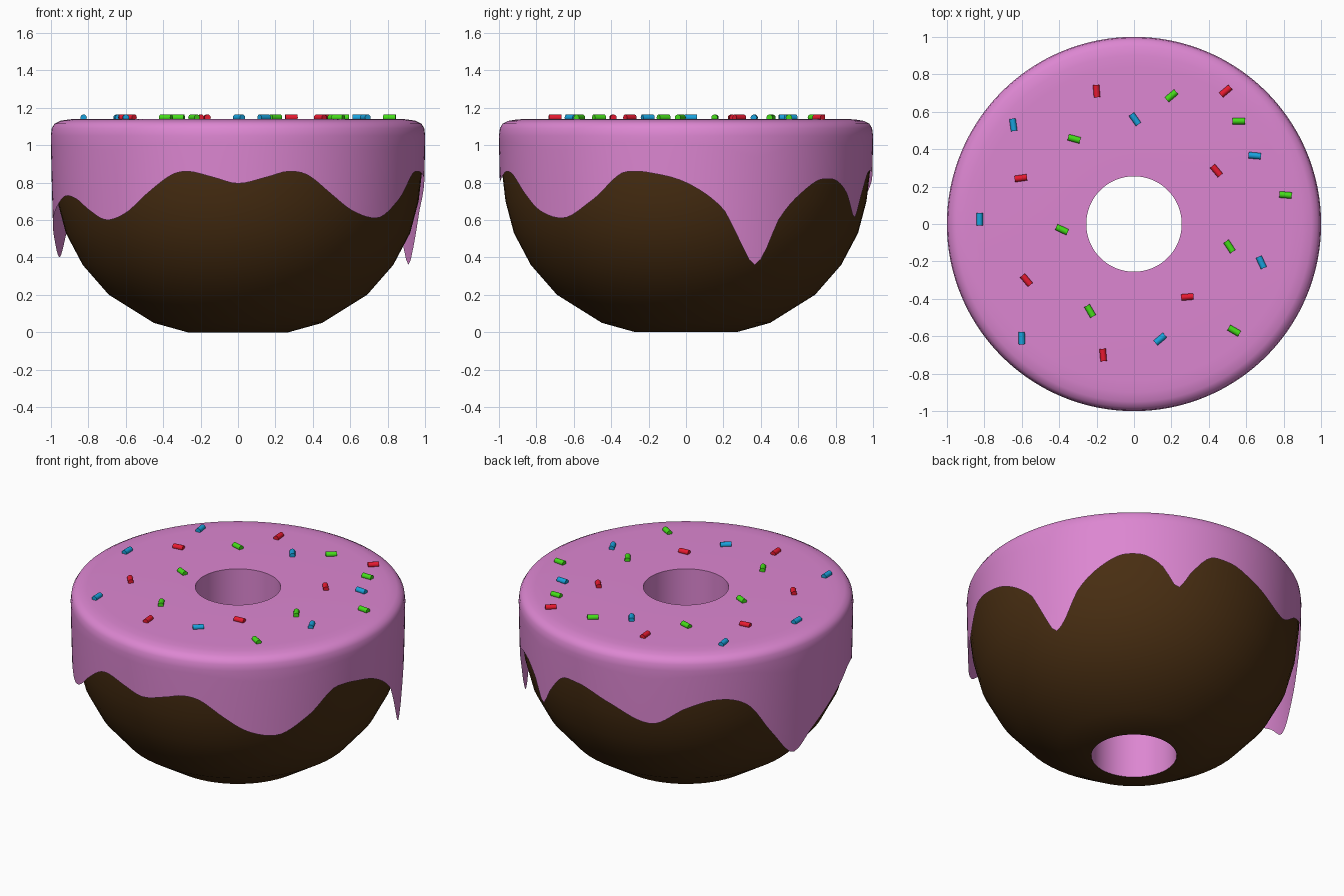
import bpy, math
from math import sin, cos, radians, tau

if "Cube" in bpy.data.objects:
    bpy.data.objects.remove(bpy.data.objects["Cube"])


def material(name, rgb):
    m = bpy.data.materials.new(name)
    m.diffuse_color = (*rgb, 1)
    m.use_nodes = True
    m.node_tree.nodes["Principled BSDF"].inputs["Base Color"].default_value = m.diffuse_color
    return m


def lathe(name, profile, segs, mat, angle):
    """Revolve profile(degrees) -> [(radius, z), ...] about the z axis."""
    rings = [profile(360 * i / segs) for i in range(segs)]
    n = len(rings[0])
    verts = [(r * cos(tau * i / segs), r * sin(tau * i / segs), z)
             for i, ring in enumerate(rings) for r, z in ring]
    faces = []
    for i in range(segs):
        k = (i + 1) % segs
        for j in range(n - 1):
            faces.append((i * n + j, k * n + j, k * n + j + 1, i * n + j + 1))
    me = bpy.data.meshes.new(name)
    me.from_pydata(verts, [], faces)
    me.materials.append(mat)
    ob = bpy.data.objects.new(name, me)
    bpy.context.collection.objects.link(ob)
    me.shade_smooth()
    me.set_sharp_from_angle(angle=radians(angle))
    return ob


pink = material("icing_pink", (0.72, 0.24, 0.64))
brown = material("dough_brown", (0.065, 0.027, 0.006))
red = material("sprinkle_red", (0.8, 0.01, 0.03))
green = material("sprinkle_green", (0.06, 0.72, 0.01))
blue = material("sprinkle_blue", (0.01, 0.36, 0.72))

# Dough bowl
dough = [(0.256, 0), (0.27, 0), (0.45, 0.05), (0.69, 0.20), (0.83, 0.36),
         (0.92, 0.53), (0.965, 0.70), (0.985, 0.87), (0.985, 0.98)]
lathe("dough", lambda a: dough, 64, brown, 45)

# Drip line: (degrees, height of the icing edge)
DRIP = [(-18, .86), (-12, .855), (0, .80), (11.5, .66), (16, .52), (22, .36), (26, .45),
        (30, .60), (38, .74), (48, .82), (54, .81), (60, .74), (65.5, .61), (70, .72),
        (77, .85), (84, .86), (97, .79), (113, .69), (125, .80), (136, .85), (147, .79),
        (156, .58), (166, .40), (174, .50), (184, .60), (194, .68), (203, .73), (210, .71),
        (217, .65), (225, .60), (233, .64), (241, .745), (249, .84), (254, .86), (262, .83),
        (270, .795), (279, .83), (286, .86), (292, .84), (300, .74), (308, .65), (318, .61),
        (330, .71)]


def drip_height(a):
    n = len(DRIP)
    if a >= 342:
        a -= 360

    def key(i):
        return DRIP[i % n][0] + 360 * (i // n), DRIP[i % n][1]

    def slope(i):
        (x0, z0), (_, z1), (x2, z2) = key(i - 1), key(i), key(i + 1)
        return 0 if (z1 - z0) * (z2 - z1) <= 0 else (z2 - z0) / (x2 - x0)

    i = max(k for k in range(n) if DRIP[k][0] <= a)
    (x0, z0), (x1, z1) = key(i), key(i + 1)
    h = x1 - x0
    t = (a - x0) / h
    return ((2 * t**3 - 3 * t**2 + 1) * z0 + (t**3 - 2 * t**2 + t) * h * slope(i)
            + (3 * t**2 - 2 * t**3) * z1 + (t**3 - t**2) * h * slope(i + 1))


# Icing shell: hanging wall, rounded shoulder, flat top and centre hole
def icing_profile(a):
    low, rows = drip_height(a), 6
    wall = []
    for k in range(rows + 1):
        z = low + (1.05 - low) * k / rows
        wall.append((1 - 0.018 * max(0, (1.05 - z) / 0.69) ** 1.3, z))
    return wall + [(0.995, 1.09), (0.98, 1.115), (0.95, 1.13), (0.90, 1.138),
                   (0.84, 1.14), (0.255, 1.14), (0.255, 0)]


lathe("icing", icing_profile, 180, pink, 45)

# Sprinkles: (x, y, direction in degrees)
SPRINKLES = {
    red: [(-.20, .71, 95), (.49, .71, 40), (.44, .285, -50), (-.605, .245, 8),
          (-.575, -.30, -50), (-.165, -.70, 95), (.285, -.39, 5)],
    green: [(.20, .685, 40), (.56, .55, 0), (.81, .155, -5), (-.32, .455, -15),
            (-.385, -.03, -25), (-.235, -.465, -60), (.535, -.57, -30), (.51, -.12, -57)],
    blue: [(.645, .365, -5), (.005, .56, -55), (-.645, .53, 98), (-.825, .025, 90),
           (-.60, -.61, 92), (.14, -.615, 40), (.68, -.205, -65)],
}
for mat, spots in SPRINKLES.items():
    for x, y, a in spots:
        bpy.ops.mesh.primitive_cylinder_add(
            vertices=12, radius=0.017, depth=0.066, location=(x, y, 1.147),
            rotation=(0, radians(90), radians(a)))
        ob = bpy.context.object
        ob.name = mat.name
        ob.data.materials.append(mat)
        bpy.ops.object.shade_smooth_by_angle(angle=radians(40))
